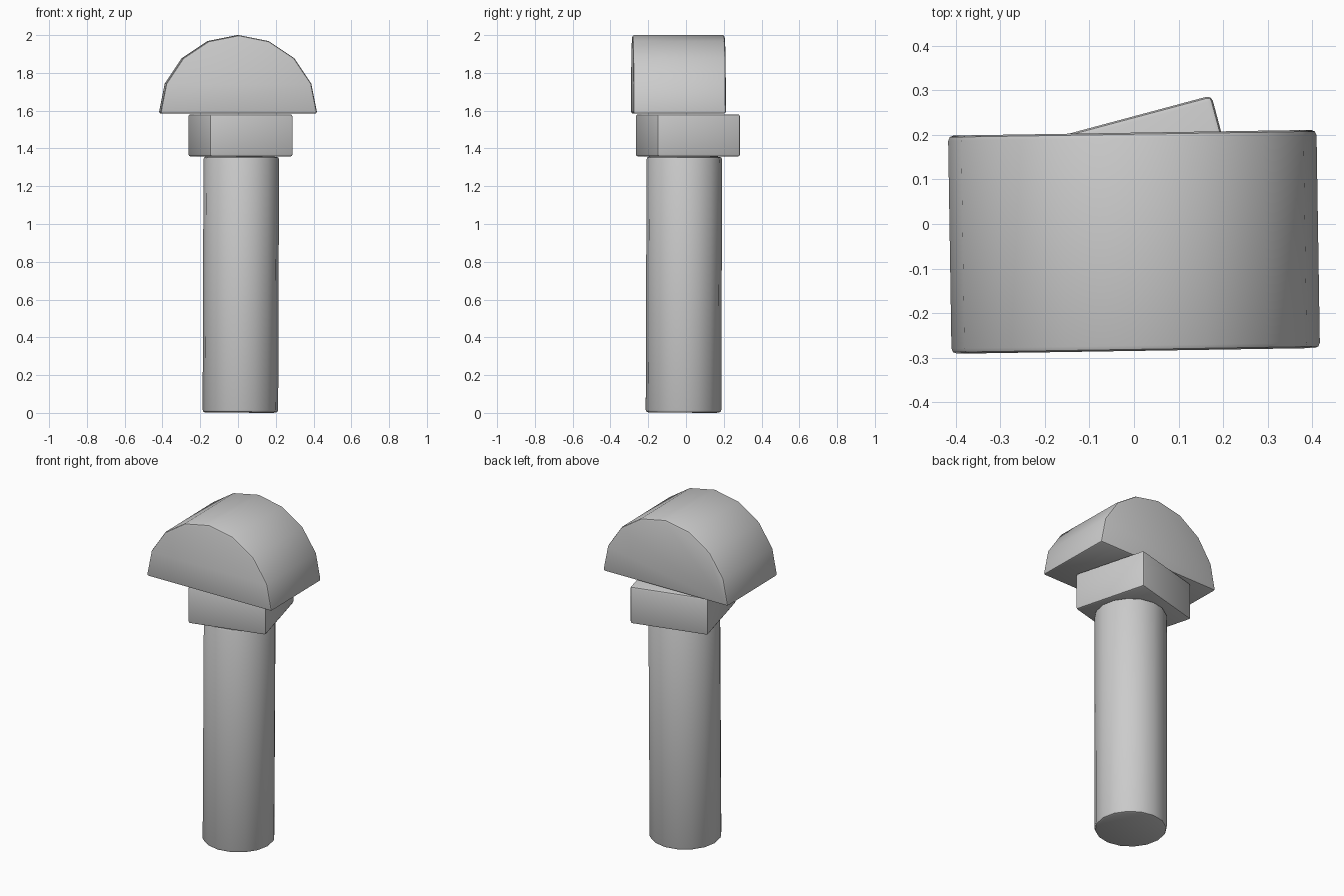
import bpy
import bmesh
from math import cos, sin, pi, radians

cube = bpy.data.objects.get("Cube")
if cube:
    bpy.data.objects.remove(cube, do_unlink=True)

grey = bpy.data.materials.new("plain_grey")
grey.use_nodes = True
colour = (0.6, 0.6, 0.6, 1)
grey.diffuse_color = colour
grey.node_tree.nodes["Principled BSDF"].inputs["Base Color"].default_value = colour


def prism(name, profile, depth, bevel, bevel_angle, location, rotation):
    """Extrude a profile along z, centred, with softly rounded sharp edges."""
    bm = bmesh.new()
    base = bm.faces.new([bm.verts.new((x, y, -depth / 2)) for x, y in profile])
    top = bmesh.ops.extrude_face_region(bm, geom=[base])["geom"]
    verts = [v for v in top if isinstance(v, bmesh.types.BMVert)]
    bmesh.ops.translate(bm, verts=verts, vec=(0, 0, depth))
    bmesh.ops.recalc_face_normals(bm, faces=bm.faces)
    mesh = bpy.data.meshes.new(name)
    bm.to_mesh(mesh)
    bm.free()
    mesh.materials.append(grey)
    obj = bpy.data.objects.new(name, mesh)
    bpy.context.collection.objects.link(obj)
    obj.location = location
    obj.rotation_euler = rotation
    mod = obj.modifiers.new("edge_rounding", 'BEVEL')
    mod.width = bevel
    mod.segments = 2
    mod.limit_method = 'ANGLE'
    mod.angle_limit = radians(bevel_angle)
    bpy.ops.object.select_all(action='DESELECT')
    obj.select_set(True)
    bpy.context.view_layer.objects.active = obj
    bpy.ops.object.modifier_apply(modifier=mod.name)
    bpy.ops.object.shade_smooth_by_angle(angle=radians(35))
    return obj


def arc(radius, steps, sweep, start=0):
    return [(radius * cos(start + sweep * i / steps),
             radius * sin(start + sweep * i / steps)) for i in range(steps + 1)]


# Round shank, leaning very slightly
prism("shank", arc(0.2, 16, 2 * pi)[:-1], 1.355, 0.014, 40,
      (0.015, -0.011, 0.679), (radians(-0.2), radians(0.2), 0))

# Square neck, turned about the shank
prism("square_neck", arc(0.455 / 2 ** 0.5, 4, 2 * pi, pi / 4)[:-1], 0.224, 0.012, 40,
      (0.013, 0.01, 1.469), (0, 0, radians(15)))

# Half-round head lying across the neck
prism("half_round_head", arc(0.416, 8, pi), 0.49, 0.012, 40,
      (0, -0.04, 1.584), (pi / 2, 0, radians(0.9)))
